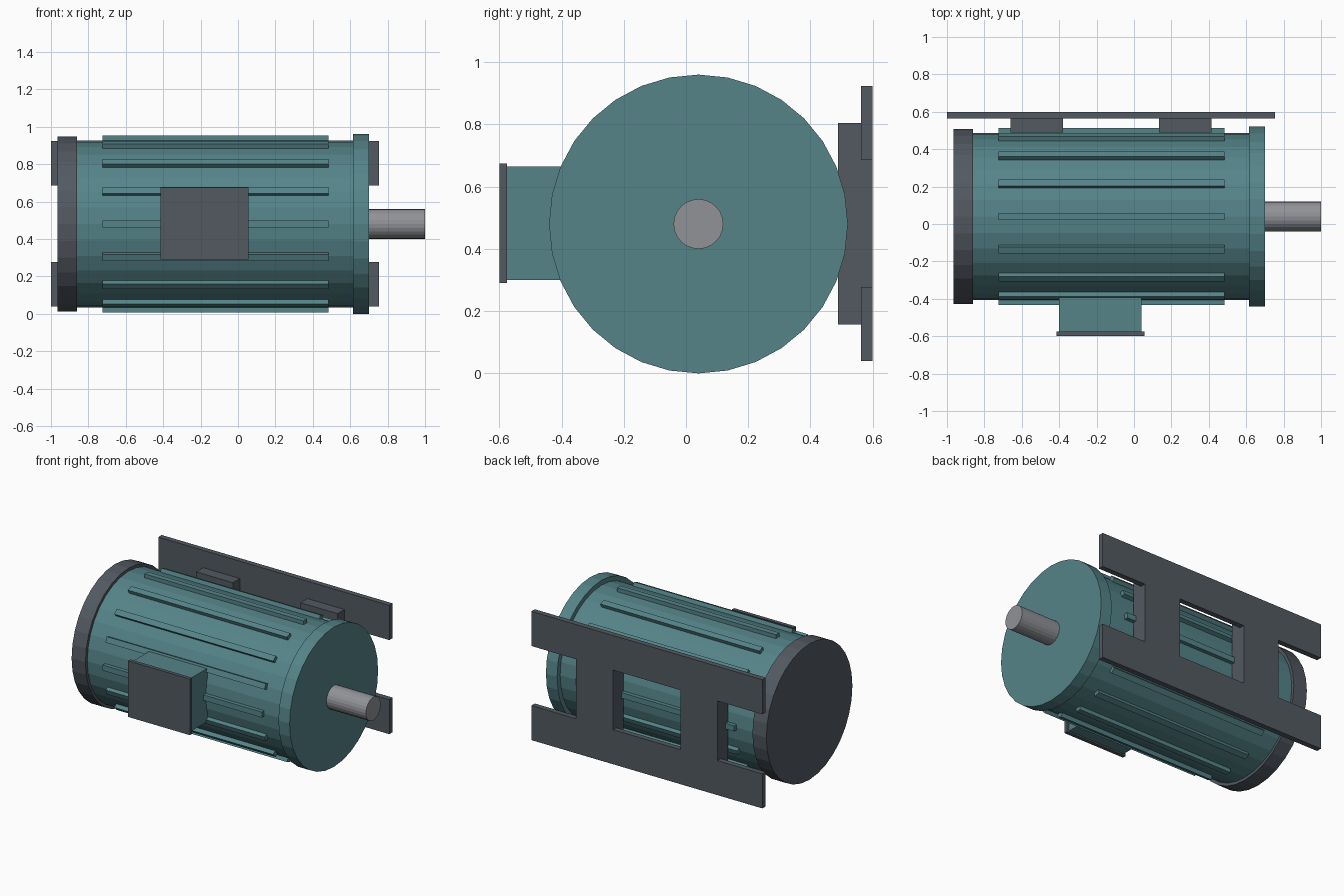
import bpy
from math import pi, cos, sin

if "Cube" in bpy.data.objects:
    bpy.data.objects.remove(bpy.data.objects["Cube"])

CY, CZ = 0.04, 0.48  # motor axis runs along x through this point


def material(name, color):
    m = bpy.data.materials.new(name)
    m.diffuse_color = (*color, 1)
    m.use_nodes = True
    m.node_tree.nodes["Principled BSDF"].inputs["Base Color"].default_value = m.diffuse_color
    return m


TEAL = material("teal_paint", (0.09, 0.23, 0.25))
DARK = material("dark_grey", (0.085, 0.10, 0.12))
STEEL = material("steel", (0.28, 0.29, 0.31))


def cylinder(name, x0, x1, r, mat, sides=32):
    bpy.ops.mesh.primitive_cylinder_add(vertices=sides, radius=r, depth=x1 - x0,
                                        location=((x0 + x1) / 2, CY, CZ),
                                        rotation=(0, pi / 2, 0))
    o = bpy.context.object
    o.name = name
    o.data.materials.append(mat)
    return o


def box(name, x, y, z, mat):
    bpy.ops.mesh.primitive_cube_add(size=1, location=[sum(s) / 2 for s in (x, y, z)])
    o = bpy.context.object
    o.name = name
    o.scale = [s[1] - s[0] for s in (x, y, z)]
    o.data.materials.append(mat)
    return o


# Housing, end caps and output shaft
cylinder("housing", -0.86, 0.62, 0.447, TEAL)
cylinder("front_flange", 0.615, 0.70, 0.48, TEAL)
cylinder("rear_cap", -0.965, -0.86, 0.467, DARK)
cylinder("shaft", 0.69, 1.0, 0.08, STEEL, 24)

# Cooling fins around the housing
R_IN, R_OUT = 0.425, 0.472
for i in range(16):
    a = i * pi / 8
    r = (R_IN + R_OUT) / 2
    fin = box(f"cooling_fin_{i + 1}", (-0.725, 0.483), (0, R_OUT - R_IN), (-0.019, 0.019), TEAL)
    fin.location = (-0.121, CY + r * cos(a), CZ + r * sin(a))
    fin.rotation_euler = (a, 0, 0)

# Terminal box with lid on the front side
box("terminal_box", (-0.40, 0.04), (-0.575, -0.39), (0.30, 0.665), TEAL)
box("terminal_lid", (-0.415, 0.055), (-0.60, -0.575), (0.29, 0.675), DARK)

# Mounting rails and cross members on the back side
for side, z in (("lower", (0.04, 0.277)), ("upper", (0.686, 0.924))):
    box(f"{side}_mounting_rail", (-1.0, 0.755), (0.563, 0.60), z, DARK)
for side, x in (("rear", (-0.66, -0.38)), ("front", (0.133, 0.415))):
    box(f"{side}_cross_member", x, (0.488, 0.60), (0.157, 0.805), DARK)
